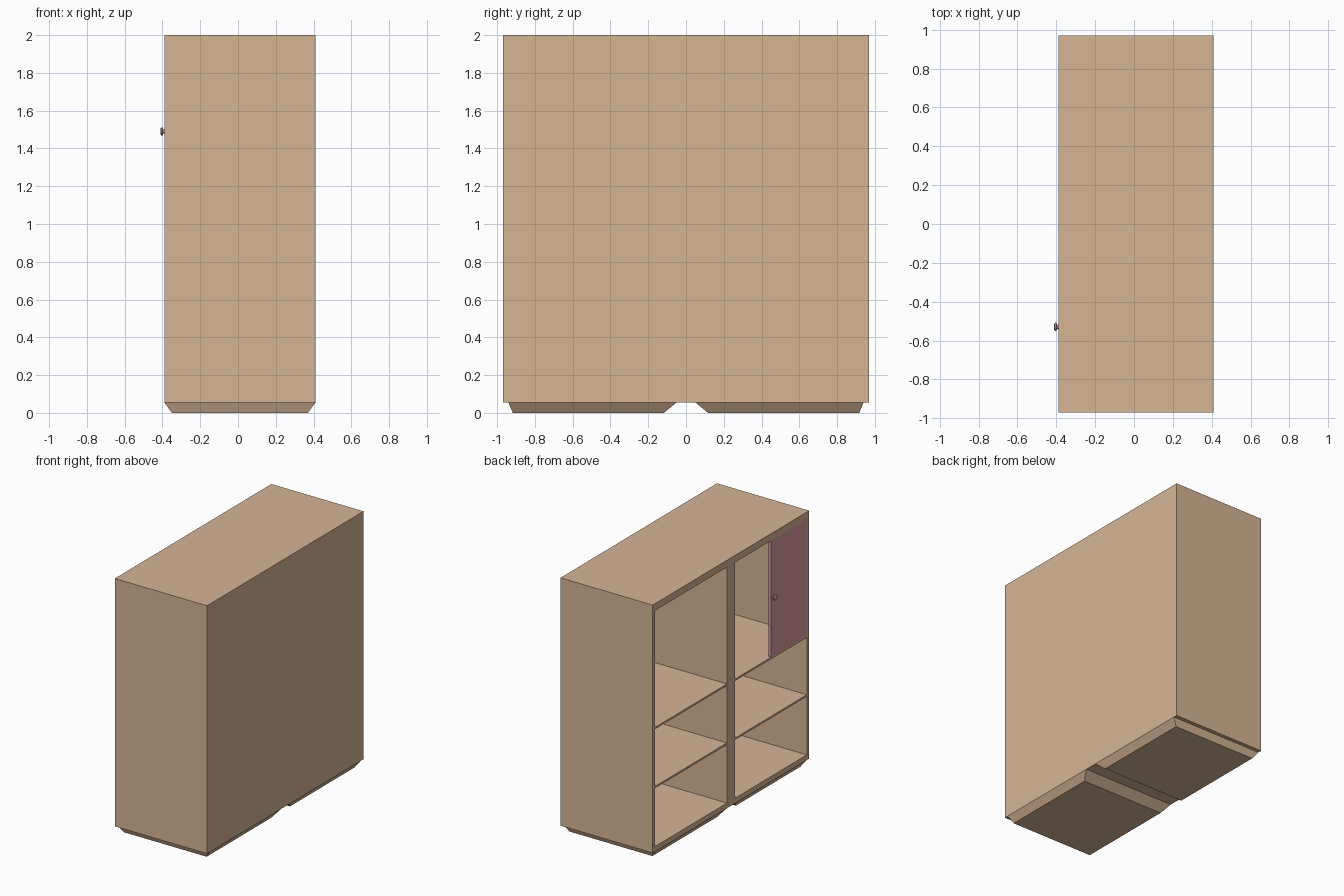
import bpy, bmesh, math
from mathutils import Matrix

if "Cube" in bpy.data.objects:
    bpy.data.objects.remove(bpy.data.objects["Cube"])


def material(name, rgb):
    m = bpy.data.materials.new(name)
    m.diffuse_color = (*rgb, 1)
    m.use_nodes = True
    m.node_tree.nodes["Principled BSDF"].inputs["Base Color"].default_value = m.diffuse_color
    return m


WOOD = material("wood", (0.67, 0.46, 0.30))
PLUM = material("plum", (0.70, 0.33, 0.35))


def finish(name, bm, mat):
    bmesh.ops.recalc_face_normals(bm, faces=bm.faces)
    me = bpy.data.meshes.new(name)
    bm.to_mesh(me)
    bm.free()
    ob = bpy.data.objects.new(name, me)
    bpy.context.collection.objects.link(ob)
    me.materials.append(mat)
    return ob


def frustum(name, top, z1, bottom, z0, mat):
    """Solid between two rectangles given as (x0, x1, y0, y1)."""
    bm = bmesh.new()
    rings = []
    for (x0, x1, y0, y1), z in ((bottom, z0), (top, z1)):
        rings.append([bm.verts.new((x, y, z)) for x, y in
                      ((x0, y0), (x1, y0), (x1, y1), (x0, y1))])
    lo, hi = rings
    bm.faces.new(lo[::-1])
    bm.faces.new(hi)
    for i in range(4):
        j = (i + 1) % 4
        bm.faces.new((lo[i], lo[j], hi[j], hi[i]))
    return finish(name, bm, mat)


def box(name, x0, x1, y0, y1, z0, z1, mat=WOOD):
    return frustum(name, (x0, x1, y0, y1), z1, (x0, x1, y0, y1), z0, mat)


FRONT, BACK = -0.39, 0.41
INNER, OUTER = 0.05, 0.94      # bay limits in y
FLOOR, CEIL = 0.095, 1.945

# Cabinet body with two open bays cut from its -x side
body = box("cabinet_body", FRONT, BACK, -0.97, 0.97, 0.055, 2.0)
for side in (-1, 1):
    y0, y1 = sorted((side * INNER, side * OUTER))
    cutter = box("bay_cutter", FRONT - 0.1, 0.38, y0, y1, FLOOR, CEIL)
    cutter.hide_render = True
    mod = body.modifiers.new("bay", 'BOOLEAN')
    mod.operation, mod.solver, mod.object = 'DIFFERENCE', 'EXACT', cutter
    bpy.context.view_layer.objects.active = body
    bpy.ops.object.modifier_apply(modifier=mod.name)
    bpy.data.objects.remove(cutter)

# Shelves and tapered plinths, one set per bay
for side, tag in ((-1, "right"), (1, "left")):
    y0, y1 = sorted((side * INNER, side * OUTER))
    for level, z in (("upper", 1.03), ("lower", 0.567)):
        box(f"{level}_shelf_{tag}", FRONT, 0.38, y0, y1, z - 0.015, z)
    b0, b1 = sorted((side * 0.117, side * 0.917))
    frustum(f"plinth_{tag}", (FRONT, BACK, y0, y1), 0.055,
            (-0.35, 0.37, b0, b1), 0.0, WOOD)

# Single door covering half of the upper bay
box("door", FRONT, FRONT + 0.02, -OUTER, -0.495, 1.03, CEIL, PLUM)

# Turned door knob: (radius, distance out from the door)
profile = [(0.012, 0.0), (0.010, 0.007), (0.022, 0.009), (0.022, 0.016), (0.014, 0.021)]
bm = bmesh.new()
N = 16
rings = [[bm.verts.new((r * math.cos(2 * math.pi * i / N), r * math.sin(2 * math.pi * i / N), h))
          for i in range(N)] for r, h in profile]
for a, b in zip(rings, rings[1:]):
    for i in range(N):
        j = (i + 1) % N
        bm.faces.new((a[i], a[j], b[j], b[i]))
bm.faces.new(rings[0][::-1])
bm.faces.new(rings[-1])
bm.transform(Matrix.Translation((FRONT, -0.53, 1.49)) @ Matrix.Rotation(-math.pi / 2, 4, 'Y'))
knob = finish("door_knob", bm, PLUM)
bpy.ops.object.select_all(action='DESELECT')
knob.select_set(True)
bpy.context.view_layer.objects.active = knob
bpy.ops.object.shade_smooth_by_angle(angle=math.radians(35))
